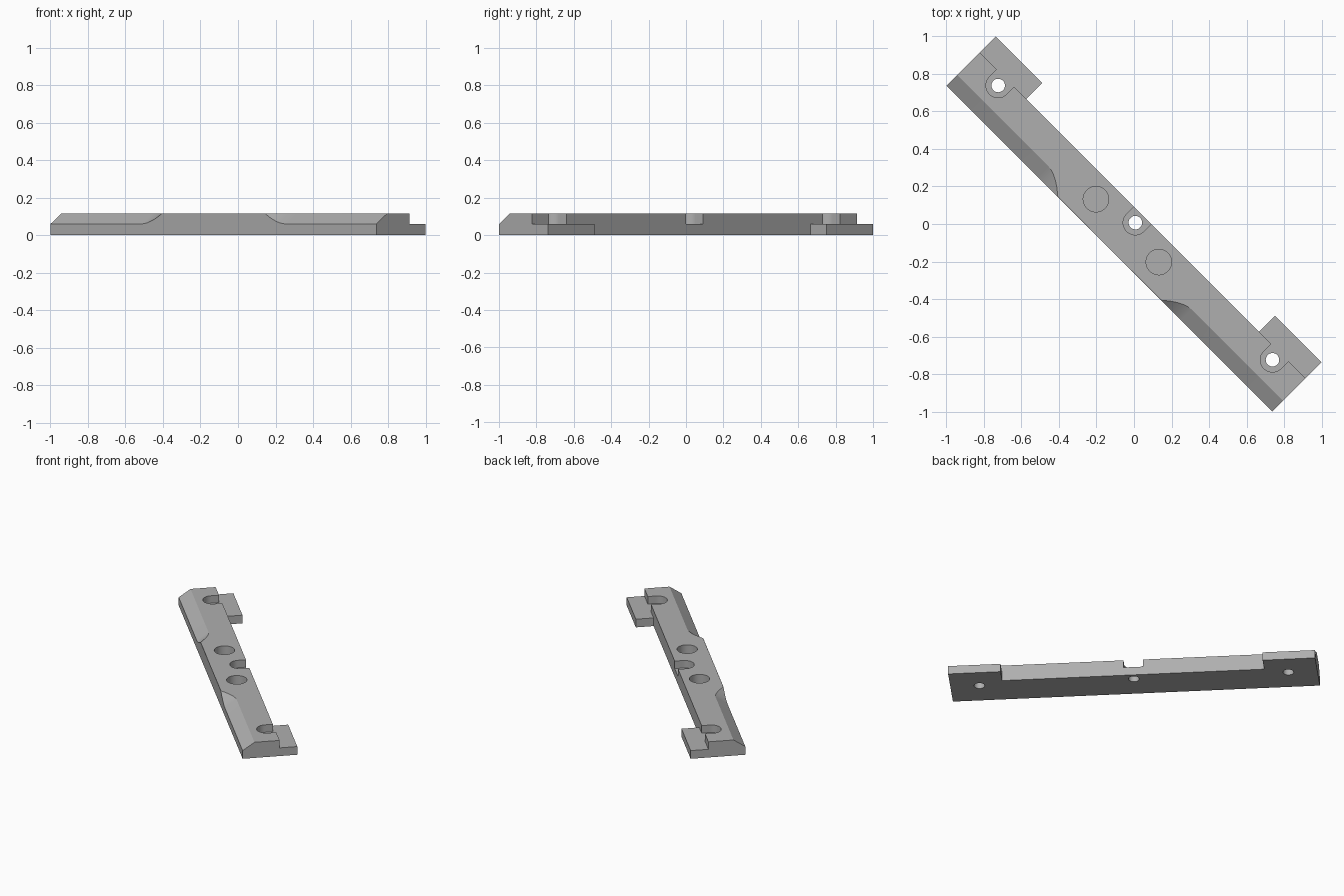
import bpy, bmesh, math
from mathutils import Matrix

if "Cube" in bpy.data.objects:
    bpy.data.objects.remove(bpy.data.objects["Cube"])

HALF, FRONT, BACK, STEP = 1.228, -0.185, 0.185, 0.065   # bar extents
TOP, LEDGE = 0.115, 0.06                                # heights
TURN = Matrix.Rotation(math.radians(-45), 4, 'Z')       # bar lies diagonally

grey = bpy.data.materials.new("grey")
grey.diffuse_color = (0.43, 0.43, 0.43, 1)
grey.use_nodes = True
grey.node_tree.nodes["Principled BSDF"].inputs["Base Color"].default_value = grey.diffuse_color


def make(name, bm):
    bmesh.ops.recalc_face_normals(bm, faces=bm.faces[:])
    me = bpy.data.meshes.new(name)
    bm.to_mesh(me)
    bm.free()
    me.materials.append(grey)
    ob = bpy.data.objects.new(name, me)
    bpy.context.collection.objects.link(ob)
    return ob


def loft(name, rings):
    bm = bmesh.new()
    loops = [[bm.verts.new(p) for p in r] for r in rings]
    n = len(loops[0])
    for a, b in zip(loops, loops[1:]):
        for i in range(n):
            j = (i + 1) % n
            bm.faces.new((a[i], a[j], b[j], b[i]))
    bm.faces.new(loops[0])
    bm.faces.new(loops[-1][::-1])
    return make(name, bm)


def prism(name, outline, z0, z1):
    return loft(name, [[(x, y, z) for x, y in outline] for z in (z0, z1)])


def circle(cx, cy, r, a0=0, a1=360, n=40):
    return [(cx + r * math.cos(math.radians(a0 + (a1 - a0) * i / n)),
             cy + r * math.sin(math.radians(a0 + (a1 - a0) * i / n)))
            for i in range(n + (a1 - a0 < 360))]


def rect(x0, x1, y0, y1):
    return [(x0, y0), (x1, y0), (x1, y1), (x0, y1)]


# Bar with a front chamfer that sweeps out toward the middle
def section(u, d):
    d = max(d, 0.01)
    return [(u, FRONT, 0), (u, BACK, 0), (u, BACK, TOP),
            (u, FRONT + 0.08 * d, TOP), (u, FRONT, TOP - 0.055 * d)]


ramp = [(0.39 + 0.15 * t / 8, 1 - (1 - t / 8) ** 1.7) for t in range(9)]
half = ramp + [(HALF, 1)]
bar = loft("mounting_bar", [section(-u, d) for u, d in half[::-1]]
           + [section(u, d) for u, d in half])

# Back relief: leaves a low tab at each end
cutters = [prism("tab_step_cutter", rect(-1.5, 1.5, STEP, 0.4), LEDGE, 0.3),
           prism("back_relief_cutter", rect(-0.877, 0.877, STEP, 0.4), -0.1, 0.3)]

# Open screw slots with through holes
for u in (-1.034, 0, 1.034):
    slot = circle(u, 0.01, 0.065, 180, 360, 24) + [(u + 0.065, 0.12), (u - 0.065, 0.12)]
    cutters.append(prism("screw_slot_cutter", slot, LEDGE, 0.3))
    cutters.append(prism("screw_hole_cutter", circle(u, 0.01, 0.036), -0.1, 0.3))

# Round blind pockets
for u in (-0.237, 0.237):
    cutters.append(prism("pocket_cutter", circle(u, -0.05, 0.068), 0.04, 0.3))

bpy.context.view_layer.objects.active = bar
bar.select_set(True)
for c in cutters:
    m = bar.modifiers.new("cut", 'BOOLEAN')
    m.operation, m.solver, m.object = 'DIFFERENCE', 'EXACT', c
    bpy.ops.object.modifier_apply(modifier=m.name)
    bpy.data.objects.remove(c)

bar.data.transform(TURN)
bpy.ops.object.shade_smooth_by_angle(angle=math.radians(30))
